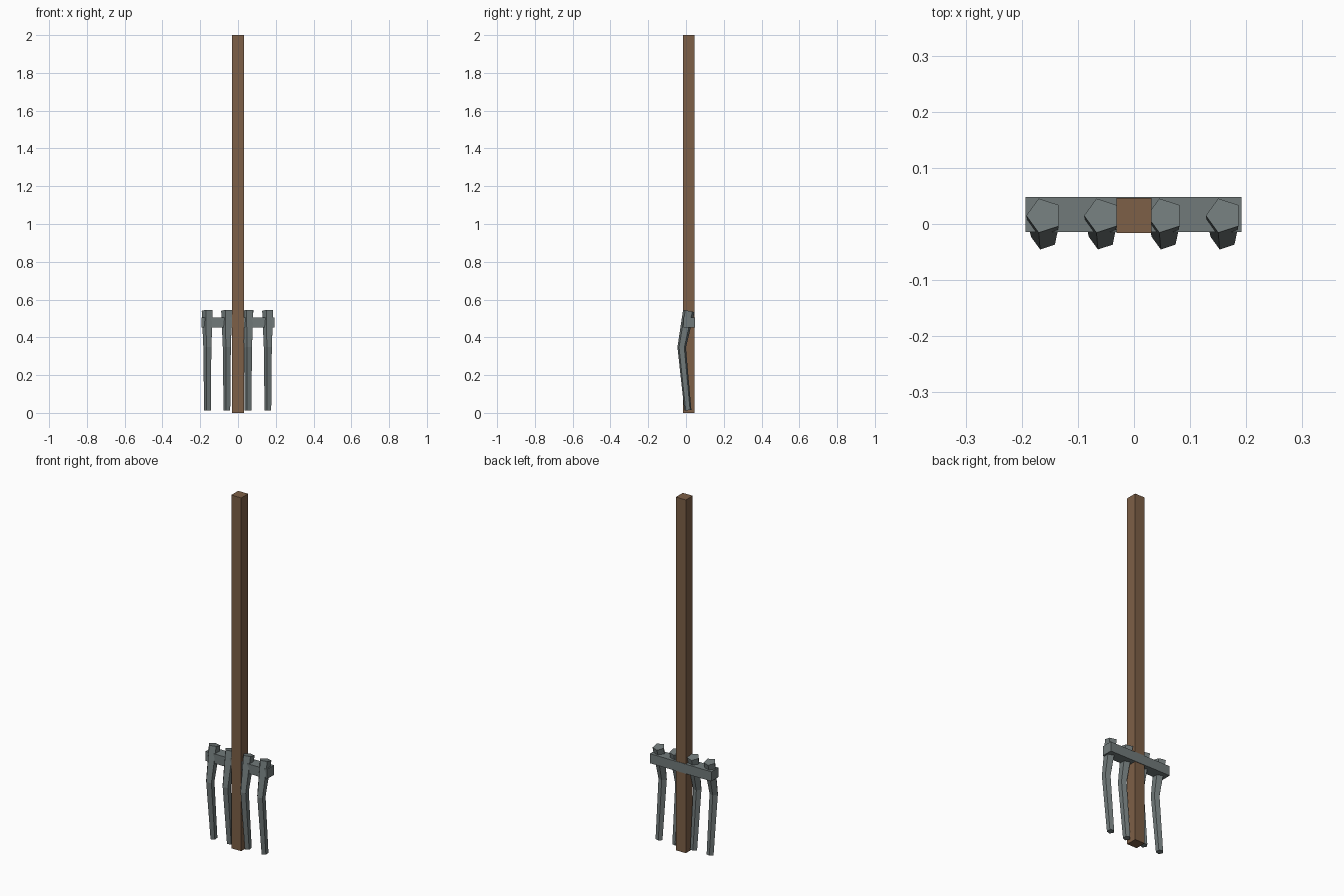
import bpy, bmesh, math
from mathutils import Vector

if "Cube" in bpy.data.objects:
    bpy.data.objects.remove(bpy.data.objects["Cube"])


def material(name, rgb):
    m = bpy.data.materials.new(name)
    m.diffuse_color = (*rgb, 1.0)
    m.use_nodes = True
    m.node_tree.nodes["Principled BSDF"].inputs["Base Color"].default_value = m.diffuse_color
    return m


wood = material("brown_wood", (0.205, 0.115, 0.063))
iron = material("grey_iron", (0.165, 0.195, 0.195))


def finish(name, bm, mat):
    bmesh.ops.recalc_face_normals(bm, faces=bm.faces)
    mesh = bpy.data.meshes.new(name)
    bm.to_mesh(mesh)
    bm.free()
    mesh.materials.append(mat)
    obj = bpy.data.objects.new(name, mesh)
    bpy.context.collection.objects.link(obj)
    return obj


def box(name, lo, hi, mat):
    bm = bmesh.new()
    bmesh.ops.create_cube(bm, size=1)
    lo, hi = Vector(lo), Vector(hi)
    for v in bm.verts:
        v.co = (lo + hi) / 2 + v.co * (hi - lo)
    return finish(name, bm, mat)


# Tine path: (y, z, radius, forward slope of the cross-section)
TINE = [(0.015, 0.540, 0.032, -0.20),
        (-0.023, 0.347, 0.0235, -0.04),
        (0.010, 0.014, 0.0195, 0.10)]


def tine(name, x):
    """Bent, tapering five-sided prong."""
    bm = bmesh.new()
    rings = []
    for y, z, r, slope in TINE:
        ring = []
        for i in range(5):
            a = math.pi + i * math.tau / 5
            dy = r * math.sin(a)
            ring.append(bm.verts.new((x + r * math.cos(a), y + dy, z + slope * dy)))
        rings.append(ring)
    for a, b in zip(rings, rings[1:]):
        for i in range(5):
            j = (i + 1) % 5
            bm.faces.new((a[i], a[j], b[j], b[i]))
    bm.faces.new(rings[0])
    bm.faces.new(rings[-1])
    return finish(name, bm, iron)


# Long square shaft
box("handle", (-0.031, -0.016, 0.0), (0.031, 0.046, 2.0), wood)

# Crossbar, set slightly back so it shows behind the shaft
box("crossbar", (-0.193, -0.0145, 0.451), (0.192, 0.0485, 0.505), iron)

# Four prongs
for n, x in enumerate((-0.16, -0.057, 0.055, 0.16), 1):
    tine(f"tine_{n}", x)
